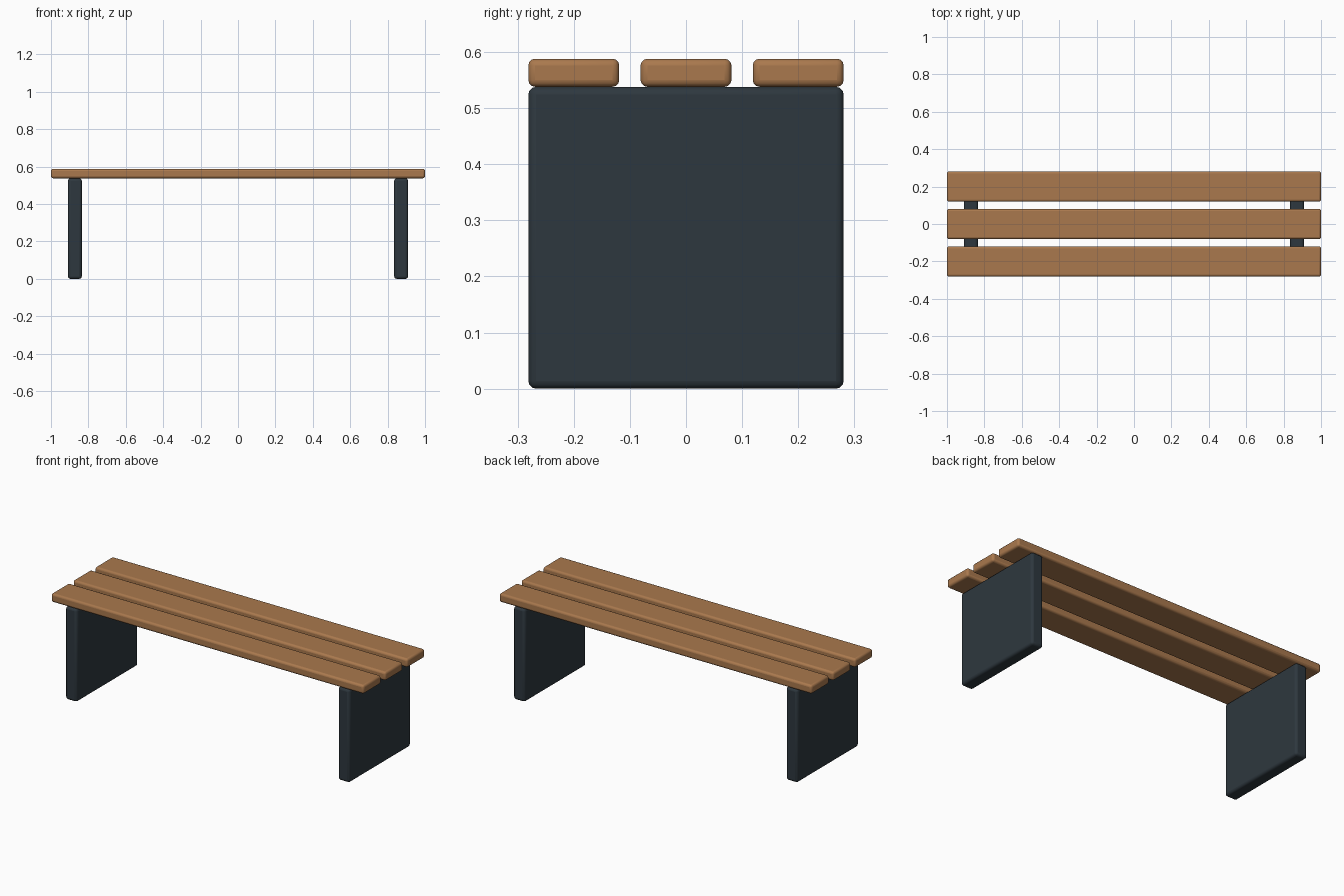
import bpy
import math

default_cube = bpy.data.objects.get("Cube")
if default_cube:
    bpy.data.objects.remove(default_cube, do_unlink=True)


def make_material(name, colour):
    mat = bpy.data.materials.new(name)
    mat.use_nodes = True
    mat.diffuse_color = colour
    mat.node_tree.nodes["Principled BSDF"].inputs["Base Color"].default_value = colour
    return mat


def rounded_box(name, centre, size, radius, mat):
    bpy.ops.mesh.primitive_cube_add(size=1, location=centre)
    obj = bpy.context.object
    obj.name = name
    obj.scale = size
    bpy.ops.object.transform_apply(location=False, rotation=False, scale=True)
    bevel = obj.modifiers.new("Rounded edges", "BEVEL")
    bevel.width = radius
    bevel.segments = 3
    obj.data.materials.append(mat)
    bpy.ops.object.shade_smooth_by_angle(angle=math.radians(35))
    return obj


wood = make_material("warm wood", (0.40, 0.19, 0.075, 1))
slate = make_material("dark slate", (0.027, 0.039, 0.049, 1))

LEG_HEIGHT = 0.538
SLAT_THICKNESS = 0.05

# Seat slats, front to back
for name, y in (("front", -0.2), ("middle", 0), ("back", 0.2)):
    rounded_box(name + "_seat_slat", (0, y, LEG_HEIGHT + SLAT_THICKNESS / 2),
                (2, 0.162, SLAT_THICKNESS), 0.012, wood)

# Solid panel legs
for name, side in (("left", 1), ("right", -1)):
    rounded_box(name + "_panel_leg", (side * 0.872, 0, LEG_HEIGHT / 2),
                (0.074, 0.562, LEG_HEIGHT), 0.014, slate)
